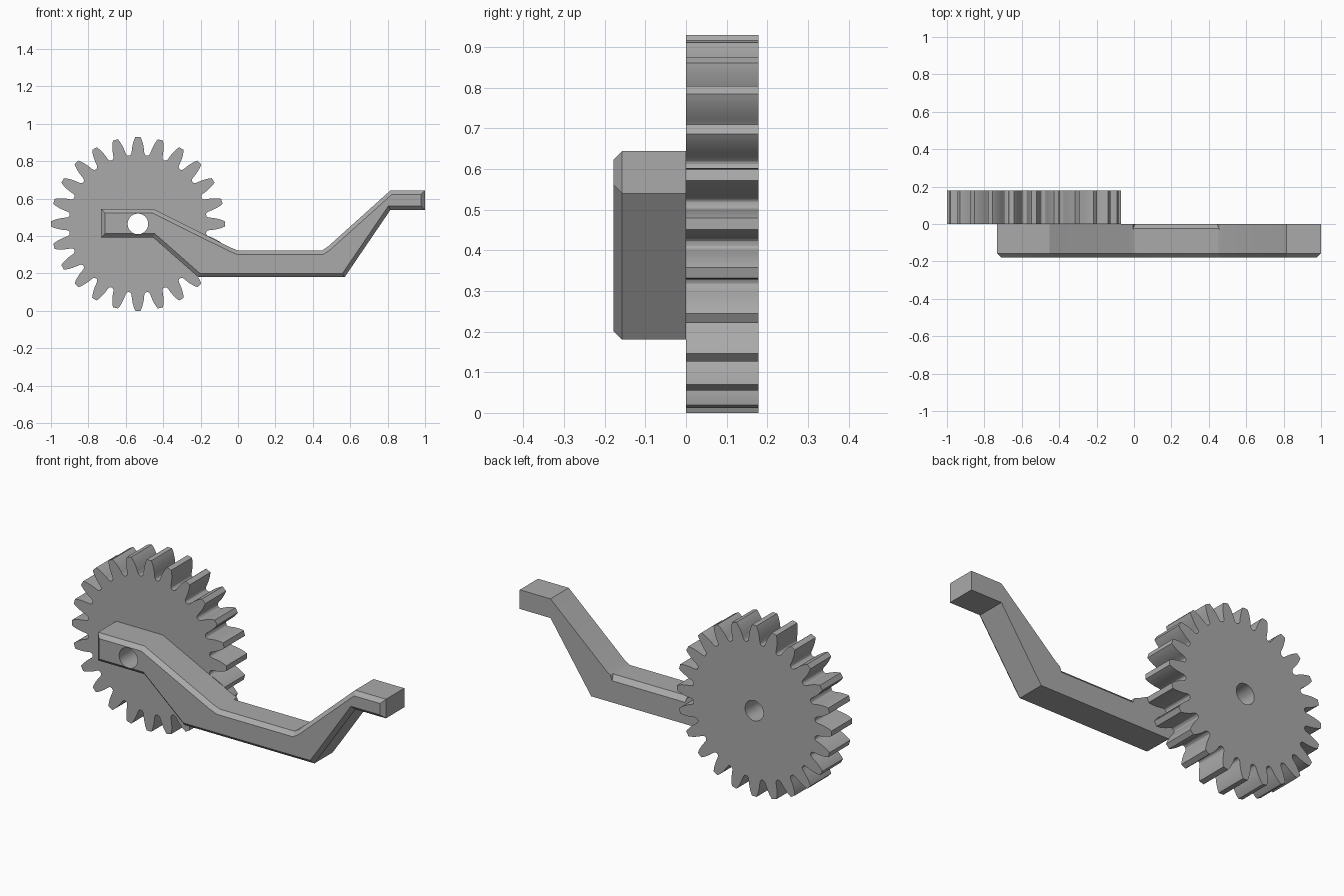
import bpy, bmesh
from math import radians, cos, sin
from mathutils import Vector

if "Cube" in bpy.data.objects:
    bpy.data.objects.remove(bpy.data.objects["Cube"])

HUB_X, HUB_Z = -0.535, 0.465
DEPTH, CHAMFER, TEETH = 0.178, 0.021, 24

grey = bpy.data.materials.new("plain grey")
grey.use_nodes = True
grey.diffuse_color = (0.4, 0.4, 0.4, 1)
grey.node_tree.nodes["Principled BSDF"].inputs["Base Color"].default_value = (0.4, 0.4, 0.4, 1)


def prism(name, outline, y_back, y_front, chamfer=0):
    """Extrude an x-z outline towards the front, with an optional chamfered front rim."""
    bm = bmesh.new()
    back = bm.faces.new([bm.verts.new((x, y_back, z)) for x, z in outline])
    out = bmesh.ops.extrude_face_region(bm, geom=[back], use_keep_orig=True)["geom"]
    front = next(g for g in out if isinstance(g, bmesh.types.BMFace))
    bmesh.ops.translate(bm, verts=front.verts, vec=(0, y_front + chamfer - y_back, 0))
    bmesh.ops.recalc_face_normals(bm, faces=bm.faces)
    if chamfer:
        bmesh.ops.inset_region(bm, faces=[front], thickness=chamfer, depth=chamfer,
                               use_even_offset=True, use_boundary=True)
    mesh = bpy.data.meshes.new(name)
    bm.to_mesh(mesh)
    bm.free()
    mesh.materials.append(grey)
    obj = bpy.data.objects.new(name, mesh)
    bpy.context.collection.objects.link(obj)
    return obj


def cut(obj, cutter):
    mod = obj.modifiers.new("cut", "BOOLEAN")
    mod.operation, mod.solver, mod.object = "DIFFERENCE", "EXACT", cutter
    bpy.context.view_layer.objects.active = obj
    bpy.ops.object.modifier_apply(modifier=mod.name)


# Gear: half a tooth as (radius, half angle), mirrored and repeated
half_tooth = [(0.368, 7.5), (0.369, 6.5), (0.373, 5.7), (0.382, 5.1), (0.395, 4.75),
              (0.41, 4.3), (0.425, 3.75), (0.44, 3.1), (0.453, 2.45), (0.465, 1.7)]
tooth = [(r, -a) for r, a in half_tooth] + [(r, a) for r, a in half_tooth[:0:-1]]
gear_outline = []
for i in range(TEETH):
    for r, a in tooth:
        t = radians(a + i * 360 / TEETH)
        gear_outline.append((HUB_X + r * cos(t), HUB_Z + r * sin(t)))
gear = prism("gear", gear_outline, DEPTH, 0)

# Bent arm with a chamfered front rim
arm_outline = [(-0.732, 0.392), (-0.453, 0.392), (-0.212, 0.18), (0.57, 0.18),
               (0.815, 0.54), (1, 0.54), (1, 0.644), (0.815, 0.644), (0.48, 0.343),
               (0.45, 0.323), (0, 0.323), (-0.04, 0.339), (-0.453, 0.545), (-0.732, 0.545)]
arm = prism("arm", arm_outline, 0, -DEPTH, CHAMFER)

# Chamfer on the back upper edge of the arm's level stretch
bm = bmesh.new()
ends = []
for inner, outer in ((0.01, -0.02), (0.44, 0.47)):
    ends.append([bm.verts.new(p) for p in
                 ((inner, 0.01, 0.288), (outer, 0.01, 0.36), (outer, -0.062, 0.36))])
bmesh.ops.convex_hull(bm, input=bm.verts)
bmesh.ops.recalc_face_normals(bm, faces=bm.faces)
mesh = bpy.data.meshes.new("edge_cutter")
bm.to_mesh(mesh)
bm.free()
edge_cutter = bpy.data.objects.new("edge_cutter", mesh)
bpy.context.collection.objects.link(edge_cutter)
cut(arm, edge_cutter)

# Shaft hole through both parts
circle = [(HUB_X + 0.055 * cos(radians(a)), HUB_Z + 0.055 * sin(radians(a)))
          for a in range(0, 360, 9)]
hole_cutter = prism("hole_cutter", circle, 0.5, -0.5)
for part in (gear, arm):
    cut(part, hole_cutter)
for helper in (edge_cutter, hole_cutter):
    bpy.data.objects.remove(helper)

# Smooth flanks and bore, sharp corners
for part in (gear, arm):
    bpy.ops.object.select_all(action="DESELECT")
    part.select_set(True)
    bpy.context.view_layer.objects.active = part
    bpy.ops.object.shade_smooth_by_angle(angle=radians(20))
